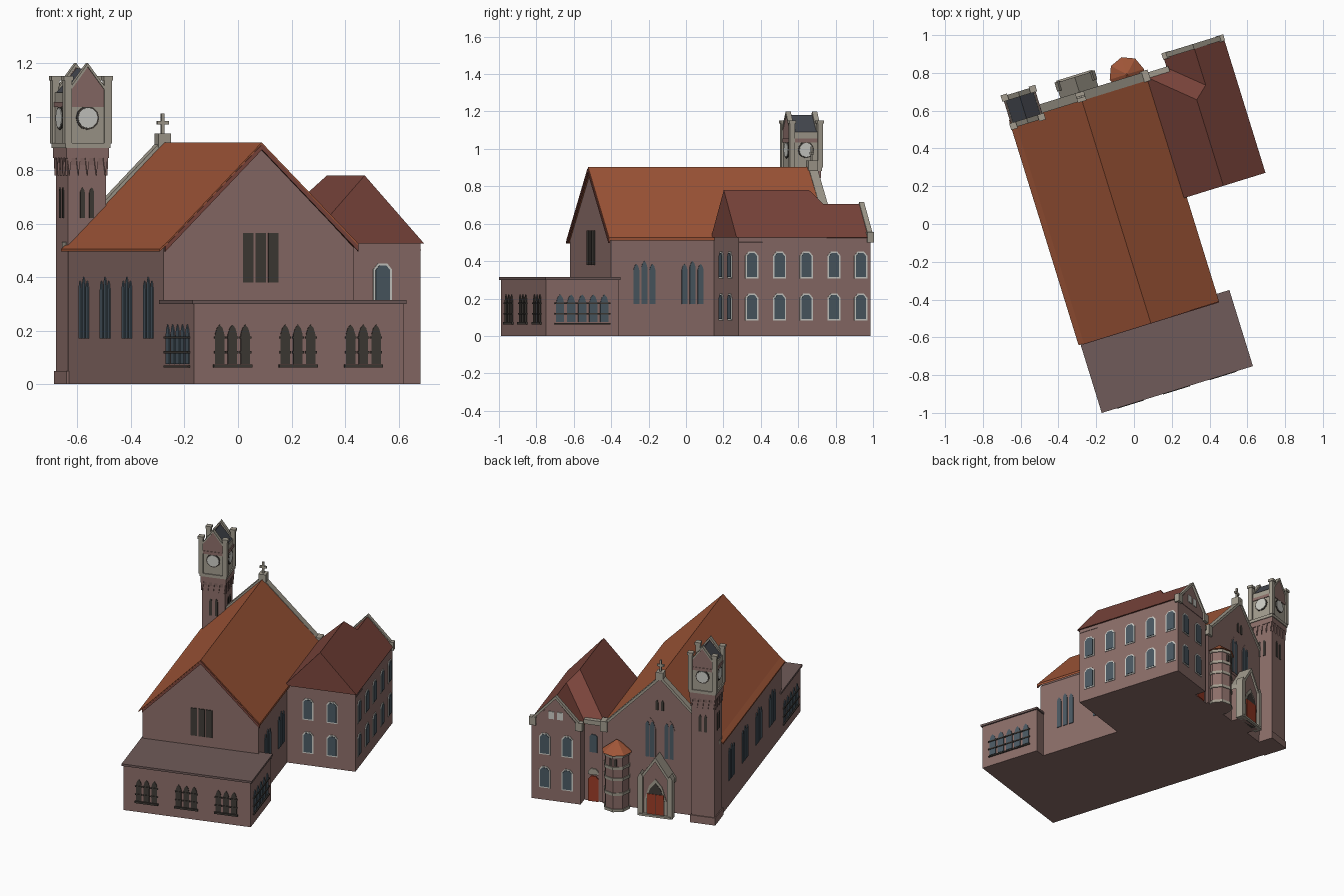
import bpy, bmesh, math

if "Cube" in bpy.data.objects:
    bpy.data.objects.remove(bpy.data.objects["Cube"])

ANGLE = math.radians(17.2)   # the building stands turned on its plot; parts use local u, v, z


def mat(name, *rgb):
    m = bpy.data.materials.new(name)
    m.diffuse_color = (*rgb, 1)
    m.use_nodes = True
    m.node_tree.nodes["Principled BSDF"].inputs["Base Color"].default_value = m.diffuse_color
    return m


BRICK = mat("brick", .26, .155, .14)
TILE = mat("orange_tile", .36, .095, .04)
REDTILE = mat("red_tile", .2, .06, .045)
STONE = mat("stone", .36, .33, .27)
PALE = mat("pale_trim", .6, .6, .56)
GLASS = mat("glass", .07, .1, .125)
DARK = mat("dark_glazing", .05, .043, .037)
SLATE = mat("slate", .06, .065, .08)
FLAT = mat("flat_roof", .16, .105, .1)
DOOR = mat("red_door", .33, .045, .02)


def finish(name, bm, m):
    bmesh.ops.recalc_face_normals(bm, faces=bm.faces)
    me = bpy.data.meshes.new(name)
    bm.to_mesh(me)
    bm.free()
    me.materials.append(m)
    ob = bpy.data.objects.new(name, me)
    ob.rotation_euler.z = ANGLE
    bpy.context.collection.objects.link(ob)
    return ob


def prism(name, polys, axis, d0, d1, m):
    """Extrude (across, z) polygons along local axis u or v from d0 to d1."""
    bm = bmesh.new()
    for p in polys:
        rings = [[bm.verts.new((a, d, z) if axis == 'v' else (d, a, z)) for a, z in p] for d in (d0, d1)]
        n = len(p)
        bm.faces.new(rings[0])
        bm.faces.new(rings[1][::-1])
        for i in range(n):
            j = (i + 1) % n
            bm.faces.new((rings[0][i], rings[0][j], rings[1][j], rings[1][i]))
    return finish(name, bm, m)


def rect(a0, a1, z0, z1):
    return [(a0, z0), (a1, z0), (a1, z1), (a0, z1)]


def box(name, u0, u1, v0, v1, z0, z1, m):
    return prism(name, [rect(u0, u1, z0, z1)], 'v', v0, v1, m)


def house(c, h, z0, ze, zp):
    return [(c - h, z0), (c + h, z0), (c + h, ze), (c, zp), (c - h, ze)]


def band(c, h, ze, zp, t):
    """Two sloping strips meeting at a peak."""
    return [(c - h, ze), (c, zp), (c + h, ze), (c + h, ze - t), (c, zp - t), (c - h, ze - t)]


def lancet(c, w, z0, z1):
    h = w / 2
    return [(c - h, z0), (c + h, z0), (c + h, z1 - w), (c + h * .6, z1 - w * .35), (c, z1),
            (c - h * .6, z1 - w * .35), (c - h, z1 - w)]


def segment(c, w, z0, z1):
    h = w / 2
    return [(c - h, z0), (c + h, z0), (c + h, z1 - h * .6), (c + h * .5, z1), (c - h * .5, z1), (c - h, z1 - h * .6)]


def disc(c, z, r, n=12):
    return [(c + r * math.cos(2 * math.pi * i / n), z + r * math.sin(2 * math.pi * i / n)) for i in range(n)]


# nave
NC = -.07
prism("nave_walls", [[(-.45, 0), (.295, 0), (.295, .51), (NC, .885), (-.45, .51)]], 'v', -.51, .735, BRICK)
prism("nave_roof", [[(-.47, .505), (-.44, .53), (NC, .903), (.309, .525), (.309, .51), (NC, .885), (-.47, .495)]],
      'v', -.526, .72, TILE)
prism("nave_verge", [band(NC, .378, .516, .896, .02)], 'v', -.53, -.52, REDTILE)
prism("entrance_gable", [house(NC - .005, .372, 0, .52, .9)], 'v', .71, .745, BRICK)
prism("gable_coping", [band(NC - .005, .38, .53, .915, .022)], 'v', .705, .753, STONE)
box("gable_kneeler", .265, .31, .7, .76, .49, .56, STONE)

# cross on the gable
box("cross_base", NC - .024, NC + .024, .7, .752, .885, .937, STONE)
prism("cross", [rect(NC - .006, NC + .006, .93, 1.012), rect(NC - .022, NC + .022, .97, .984)], 'v', .72, .732, STONE)

# nave side windows in threes
for side, wall in (("left", -.45), ("right", .295)):
    s = -1 if side == "left" else 1
    prism(side + "_nave_windows", [lancet(v + d, .032, .17, .4 if d == 0 else .385)
          for v in (-.325, -.055, .22, .49) for d in (-.045, 0, .045)], 'u', wall - s * .01, wall + s * .004, GLASS)
prism("front_gable_window", [rect(NC + d - .02, NC + d + .02, .38, .565) for d in (-.049, 0, .049)],
      'v', -.5, -.515, DARK)

# front annex
box("annex_walls", -.45, .37, -.897, -.49, 0, .302, BRICK)
box("annex_roof", -.459, .379, -.905, -.483, .3, .314, FLAT)
cols = [c + d for c in (-.3, -.044, .212) for d in (-.05, 0, .05)]
prism("annex_front_windows", [lancet(c, .036, .075, .222) for c in cols], 'v', -.89, -.901, DARK)
prism("annex_front_sills", [rect(c - .075, c + .075, .062, .074) for c in (-.3, -.044, .212)], 'v', -.89, -.908, DARK)
prism("annex_front_bars", [rect(c - .022, c + .022, z, z + .008) for c in cols for z in (.115, .17)],
      'v', -.89, -.905, DARK)
for side, wall, s in (("left", -.45, -1), ("right", .37, 1)):
    vs = [-.82 + .062 * i for i in range(5)]
    prism(f"annex_{side}_windows", [lancet(v, .045, .075, .222) for v in vs], 'u', wall - s * .01, wall + s * .004, GLASS)
    prism(f"annex_{side}_bars", [rect(-.85, -.54, z, z + .008) for z in (.062, .115, .17)],
          'u', wall - s * .01, wall + s * .008, DARK)

# side wing
box("wing_walls", .28, .735, .065, .73, 0, .53, BRICK)
prism("wing_front_gable", [[(.285, .5), (.737, .5), (.512, .765)]], 'v', .065, .2, BRICK)
prism("wing_rear_walls", [[(.42, 0), (.735, 0), (.735, .525), (.58, .695), (.42, .525)]], 'v', .6, .805, BRICK)
bm = bmesh.new()
a, b, c, d, e, f = [bm.verts.new(p) for p in ((.28, .053, .525), (.745, .053, .525), (.745, .735, .525),
                                              (.28, .735, .525), (.512, .053, .78), (.512, .53, .78))]
for face in ((a, b, e), (b, c, f, e), (c, d, f), (d, a, e, f), (a, d, c, b)):
    bm.faces.new(face)
finish("wing_hipped_roof", bm, REDTILE)
prism("wing_cross_roof", [[(.41, .52), (.745, .525), (.58, .7056)]], 'v', .56, .8, REDTILE)
prism("wing_gable_infill", [[(.42, .51), (.735, .51), (.58, .69)]], 'v', .79, .808, BRICK)
prism("wing_gable_coping", [band(.578, .168, .535, .715, .02)], 'v', .79, .818, STONE)
prism("wing_kneelers", [rect(.405, .45, .5, .555), rect(.705, .748, .5, .555)], 'v', .785, .82, STONE)
prism("wing_attic_windows", [rect(c - .018, c + .018, .555, .605) for c in (.55, .607)], 'v', .8, .813, PALE)
box("link_parapet", .29, .42, .71, .745, .52, .55, STONE)


def wing_windows(tag, centres, axis, wall, s):
    for nm, grow, out, m in (("surround", .008, .004, PALE), ("glass", 0, .007, GLASS)):
        prism(f"wing_{tag}_{nm}", [segment(c, .056 + grow * 2, z - grow, z + .128 + grow)
              for c in centres for z in (.09, .315)], axis, wall - s * .01, wall + s * out, m)


wing_windows("side", (.14, .295, .445, .6, .75), 'u', .735, 1)
wing_windows("front", (.43, .585), 'v', .065, -1)
wing_windows("rear", (.505, .65), 'v', .805, 1)
prism("link_window", [segment(.36, .05, .33, .45)], 'v', .72, .736, GLASS)
prism("link_door", [segment(.36, .065, 0, .17)], 'v', .72, .738, DOOR)
prism("link_door_fanlight", [segment(.36, .065, .18, .22)], 'v', .72, .738, STONE)

# clock tower
TU, TV = -.378, .763


def tbox(name, h, z0, z1, m):
    return box(name, TU - h, TU + h, TV - h, TV + h, z0, z1, m)


tbox("tower_plinth", .081, 0, .05, BRICK)
tbox("tower_shaft", .075, 0, .87, BRICK)
tbox("tower_corbel_step", .083, .845, .885, BRICK)
tbox("belfry", .081, .88, 1.09, STONE)
tbox("belfry_base_course", .088, .882, .902, STONE)
tbox("belfry_cornice", .086, 1.035, 1.055, BRICK)
steps = [-.07 + .035 * i for i in range(5)]
tooth = .009
prism("tower_corbels_v", [[(TU + o - tooth, .85), (TU + o, .78), (TU + o + tooth, .85)] for o in steps],
      'v', TV - .082, TV + .082, BRICK)
prism("tower_corbels_u", [[(TV + o - tooth, .85), (TV + o, .78), (TV + o + tooth, .85)] for o in steps],
      'u', TU - .082, TU + .082, BRICK)
for i, (su, sv) in enumerate(((-1, -1), (1, -1), (1, 1), (-1, 1))):
    pu, pv = TU + su * .078, TV + sv * .078
    box(f"belfry_post_{i}", pu - .014, pu + .014, pv - .014, pv + .014, .9, 1.14, STONE)
    box(f"belfry_cap_{i}", pu - .018, pu + .018, pv - .018, pv + .018, 1.135, 1.152, STONE)
prism("tower_roof", [[(TU - .08, 1.085), (TU + .08, 1.085), (TU, 1.18)]], 'v', TV - .075, TV + .075, SLATE)
for i, s in enumerate((-1, 1)):
    prism(f"tower_gable_{i}", [house(TU, .066, 1.055, 1.1, 1.185)], 'v', TV + s * .06, TV + s * .083, BRICK)
    prism(f"tower_gable_coping_{i}", [band(TU, .068, 1.11, 1.2, .014)], 'v', TV + s * .06, TV + s * .088, STONE)
    # clock faces and slit windows on each side
    for axis, c, w in (('v', TU, TV), ('u', TV, TU)):
        prism(f"clock_ring_{axis}{i}", [disc(c, .995, .045)], axis, w + s * .07, w + s * .085, DARK)
        prism(f"clock_face_{axis}{i}", [disc(c, .995, .038)], axis, w + s * .07, w + s * .088, PALE)
        prism(f"tower_slits_{axis}{i}", [lancet(c + o, .018, .62, .735) for o in (-.018, .018)],
              axis, w + s * .06, w + s * .078, DARK)

# entrance portal
prism("portal_walls", [house(NC, .09, 0, .24, .375)], 'v', .73, .825, BRICK)
prism("portal_coping", [band(NC, .105, .245, .4, .028)], 'v', .74, .836, STONE)
prism("portal_piers", [house(NC + s * .095, .016, 0, .26, .29) for s in (-1, 1)], 'v', .79, .84, STONE)
prism("portal_arch", [lancet(NC, .14, 0, .25)], 'v', .8, .83, STONE)
prism("portal_tympanum", [lancet(NC, .115, 0, .225)], 'v', .8, .833, DARK)
prism("portal_doors", [rect(NC + s * .028 - .026, NC + s * .028 + .026, .015, .15) for s in (-1, 1)],
      'v', .8, .836, DOOR)
box("portal_step", NC - .1, NC + .1, .8, .846, 0, .014, STONE)

# entrance gable windows
prism("gable_window_hoods", [lancet(NC + s * .062, .074, .345, .625) for s in (-1, 1)], 'v', .73, .748, BRICK)
prism("gable_windows", [lancet(NC + s * .062 + o, .026, .36, .6) for s in (-1, 1) for o in (-.016, .016)],
      'v', .73, .751, GLASS)
prism("gable_slits", [lancet(NC + o, .018, .68, .75) for o in (-.018, .018)], 'v', .73, .749, DARK)


# round stair turret, eight sided
def ring(name, r0, r1, z0, z1, m):
    bm = bmesh.new()
    bmesh.ops.create_cone(bm, cap_ends=True, segments=8, radius1=r0, radius2=r1, depth=z1 - z0)
    bmesh.ops.translate(bm, verts=bm.verts, vec=(.198, .768, (z0 + z1) / 2))
    return finish(name, bm, m)


ring("turret_wall", .078, .078, 0, .385, BRICK)
for i, z in enumerate((0, .11, .21, .285, .365)):
    ring(f"turret_band_{i}", .084, .084, z, z + .018, STONE)
ring("turret_roof", .095, .004, .383, .455, TILE)
prism("turret_windows", [rect(.198 + o - .008, .198 + o + .008, .31, .355) for o in (-.015, .015)],
      'v', .8, .846, DARK)
